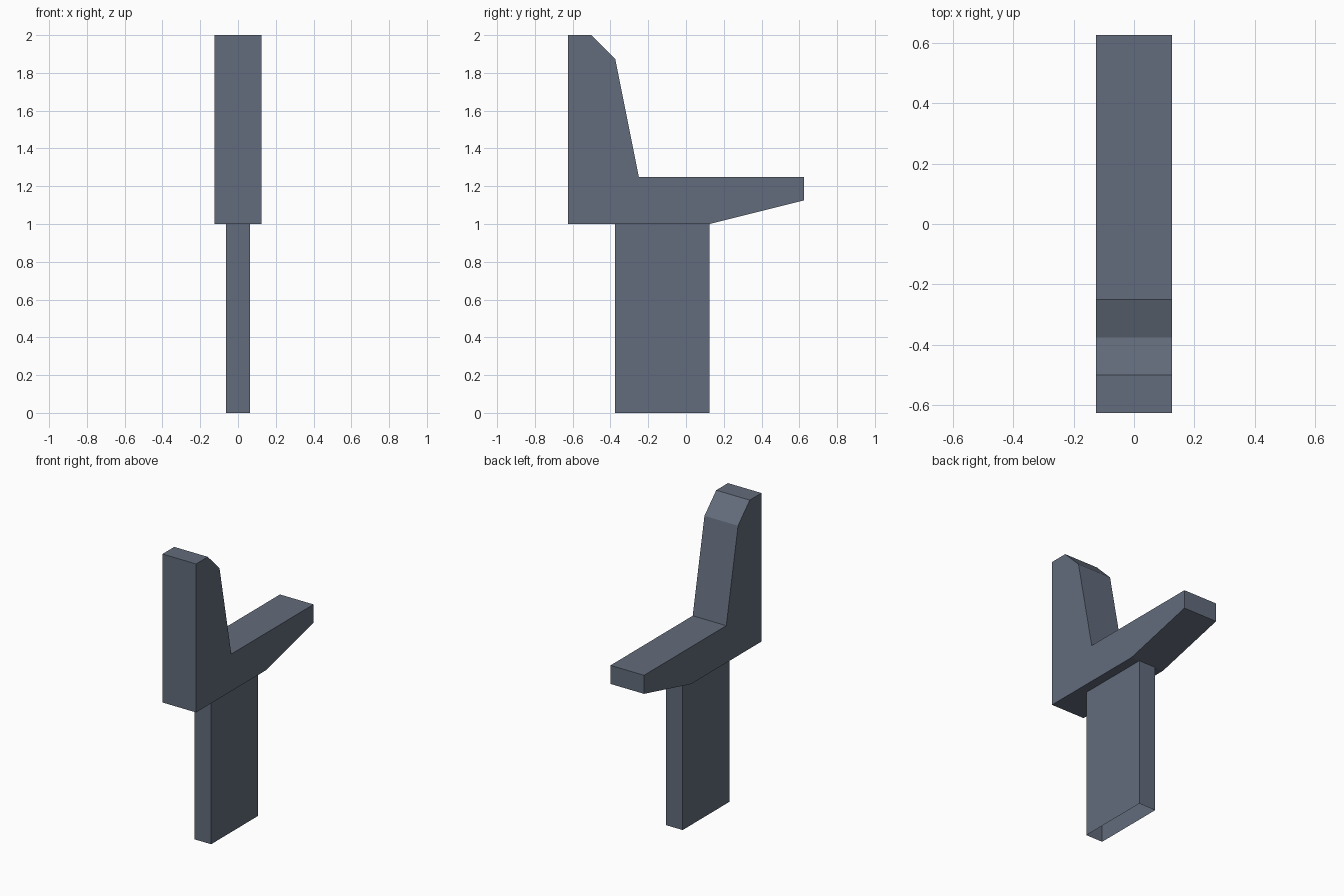
import bpy
import bmesh

if "Cube" in bpy.data.objects:
    bpy.data.objects.remove(bpy.data.objects["Cube"])

slate = bpy.data.materials.new("slate grey")
slate.diffuse_color = (0.125, 0.15, 0.2, 1.0)
slate.use_nodes = True
slate.node_tree.nodes["Principled BSDF"].inputs["Base Color"].default_value = slate.diffuse_color


def side_profile(name, points, width, open_ends=False):
    """Extrude a (y, z) side outline across x, centred on x = 0."""
    bm = bmesh.new()
    left, right = ([bm.verts.new((x, y, z)) for y, z in points]
                   for x in (-width / 2, width / 2))
    bm.faces.new(left)
    bm.faces.new(right)
    n = len(points)
    for i in range(n):
        j = (i + 1) % n
        bm.faces.new((left[i], left[j], right[j], right[i]))
    bmesh.ops.recalc_face_normals(bm, faces=bm.faces)
    if open_ends:
        ends = [f for f in bm.faces if abs(f.normal.z) > 0.9]
        bmesh.ops.delete(bm, geom=ends, context='FACES')
    mesh = bpy.data.meshes.new(name)
    bm.to_mesh(mesh)
    bm.free()
    mesh.materials.append(slate)
    obj = bpy.data.objects.new(name, mesh)
    bpy.context.collection.objects.link(obj)
    return obj


# Bracket: tall chamfered upright with a tapering arm to the back
side_profile("bracket", [
    (-0.625, 1.0), (0.125, 1.0), (0.625, 1.125), (0.625, 1.25),
    (-0.25, 1.25), (-0.375, 1.875), (-0.5, 2.0), (-0.625, 2.0),
], 0.25)

# Post: thin sleeve, open underneath
side_profile("post", [
    (-0.375, 0.0), (0.125, 0.0), (0.125, 1.0), (-0.375, 1.0),
], 0.125, open_ends=True)
